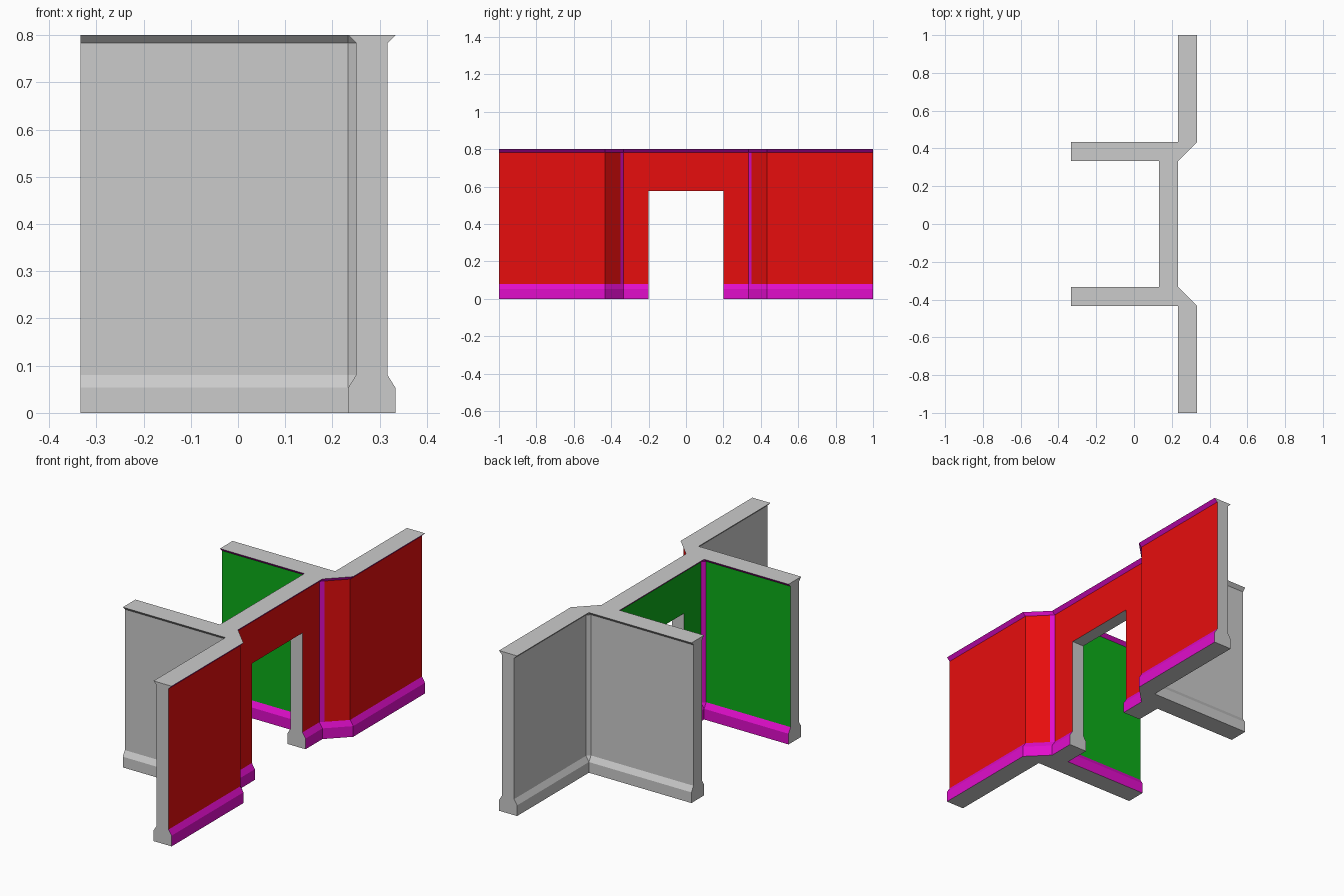
import bpy, bmesh

if "Cube" in bpy.data.objects:
    bpy.data.objects.remove(bpy.data.objects["Cube"])

def material(name, rgb):
    m = bpy.data.materials.new(name)
    m.diffuse_color = (*rgb, 1)
    m.use_nodes = True
    m.node_tree.nodes["Principled BSDF"].inputs["Base Color"].default_value = m.diffuse_color
    return m

GREY, RED, GREEN, TRIM = range(4)
mats = [material("grey", (0.6, 0.6, 0.6)), material("outer_red", (0.8, 0.004, 0.004)),
        material("room_green", (0.004, 0.42, 0.01)), material("trim_magenta", (0.75, 0.004, 0.6))]

# Half of the plan outline: wide point, narrow point, colour of the panel that follows
a, b, c, d, e = 1 / 3, 0.35, 0.4333, 0.4167, 0.2333
half = [
    ((e, a), (0.2167, a), TRIM), ((e, a), (e, b), RED), ((a, c), (0.3167, c), RED),
    ((a, 1), (0.3167, 1), GREY), ((e, 1), (0.25, 1), GREY),
    ((e, c), (0.25, c), GREY), ((e, c), (e, d), GREY),
    ((-a, c), (-a, d), GREY), ((-a, a), (-a, b), GREEN),
    ((0.1333, a), (0.1333, b), TRIM), ((0.1333, a), (0.15, a), GREEN)]
flip = lambda p: (p[0], -p[1])
cols = [h[2] for h in half]
wide = [h[0] for h in half] + [flip(h[0]) for h in reversed(half)]
thin = [h[1] for h in half] + [flip(h[1]) for h in reversed(half)]
cols = cols + cols[-2::-1] + [RED]

# Walls: stack the outlines with a flared skirting and a flared top lip
bm = bmesh.new()
levels = [(0, wide), (0.0533, wide), (0.08, thin), (0.7833, thin), (0.8, wide)]
rings = [[bm.verts.new((x, y, z)) for x, y in pts] for z, pts in levels]
n = len(wide)
for k in range(4):
    lo, hi = rings[k], rings[k + 1]
    for i in range(n):
        j = (i + 1) % n
        f = bm.faces.new((lo[i], lo[j], hi[j], hi[i]))
        f.material_index = cols[i] if k == 2 or cols[i] == GREY else TRIM
bm.faces.new(rings[-1])
bm.faces.new(rings[0][::-1])
bmesh.ops.remove_doubles(bm, verts=bm.verts[:], dist=1e-4)
bmesh.ops.recalc_face_normals(bm, faces=bm.faces[:])
me = bpy.data.meshes.new("corridor_walls")
bm.to_mesh(me)
bm.free()
for m in mats:
    me.materials.append(m)
walls = bpy.data.objects.new("corridor_walls", me)
bpy.context.collection.objects.link(walls)

# Doorway cut through the middle wall
bpy.ops.mesh.primitive_cube_add(size=1, location=(0.18, 0, 0.0767))
cutter = bpy.context.object
cutter.name = "doorway_cutter"
cutter.scale = (0.4, 0.4, 1)
cutter.hide_render = True
cutter.data.materials.append(mats[GREY])
mod = walls.modifiers.new("doorway", 'BOOLEAN')
mod.operation = 'DIFFERENCE'
mod.solver = 'EXACT'
mod.object = cutter
bpy.context.view_layer.objects.active = walls
bpy.ops.object.modifier_apply(modifier=mod.name)
bpy.data.objects.remove(cutter)
